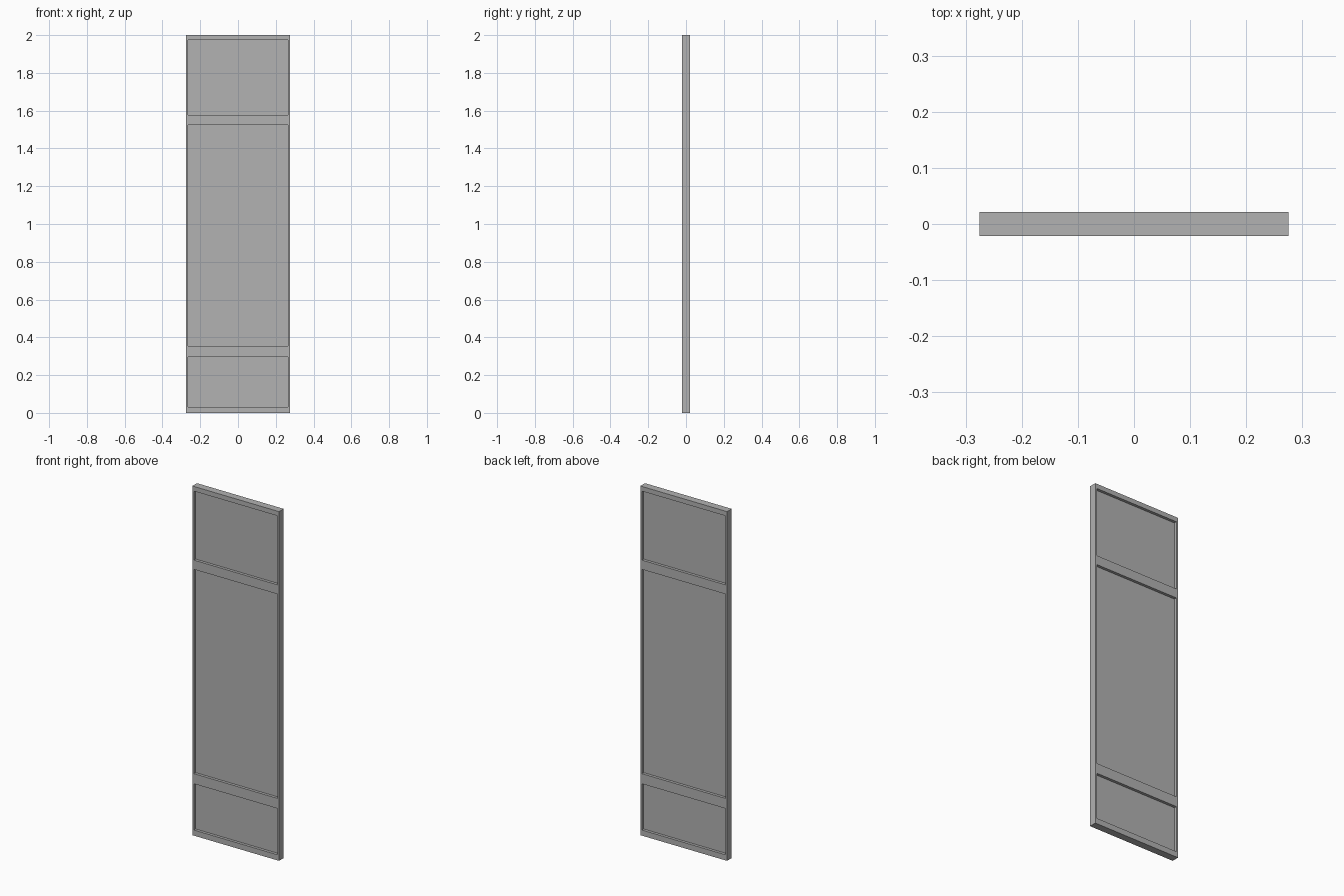
import bpy

cube = bpy.data.objects.get("Cube")
if cube:
    bpy.data.objects.remove(cube, do_unlink=True)

WIDTH, THICK, HEIGHT = 0.55, 0.042, 2.0
STILE = 0.01           # width of the side frame
PANEL_THICK = 0.01     # recessed on both faces

grey = bpy.data.materials.new("plain grey")
grey.use_nodes = True
colour = (0.445, 0.445, 0.445, 1)
grey.diffuse_color = colour
grey.node_tree.nodes["Principled BSDF"].inputs["Base Color"].default_value = colour


def box(name, x, z, depth):
    """Box spanning the x and z ranges, centred on y."""
    bpy.ops.mesh.primitive_cube_add(
        size=1, location=(sum(x) / 2, 0, sum(z) / 2))
    ob = bpy.context.object
    ob.name = name
    ob.scale = (x[1] - x[0], depth, z[1] - z[0])
    bpy.ops.object.transform_apply(location=False, rotation=False, scale=True)
    ob.data.materials.append(grey)
    return ob


# Solid door slab
half = WIDTH / 2
door = box("door_slab", (-half, half), (0, HEIGHT), THICK)

# Recessed panels cut into both faces, leaving rails and stiles
openings = {"lower": (0.032, 0.297), "middle": (0.355, 1.525), "upper": (1.578, 1.973)}
inner = half - STILE
recess = (THICK - PANEL_THICK) / 2
for name, z in openings.items():
    for side, sign in (("front", -1), ("back", 1)):
        cutter = box(f"{name}_{side}_cutter", (-inner, inner), z, recess * 2)
        cutter.location.y = sign * THICK / 2
        cutter.hide_render = True
        cut = door.modifiers.new(f"{name} {side} recess", "BOOLEAN")
        cut.operation = "DIFFERENCE"
        cut.solver = "EXACT"
        cut.object = cutter

# Apply the cuts and remove the cutters
bpy.context.view_layer.objects.active = door
for cut in list(door.modifiers):
    cutter = cut.object
    bpy.ops.object.modifier_apply(modifier=cut.name)
    bpy.data.objects.remove(cutter, do_unlink=True)
